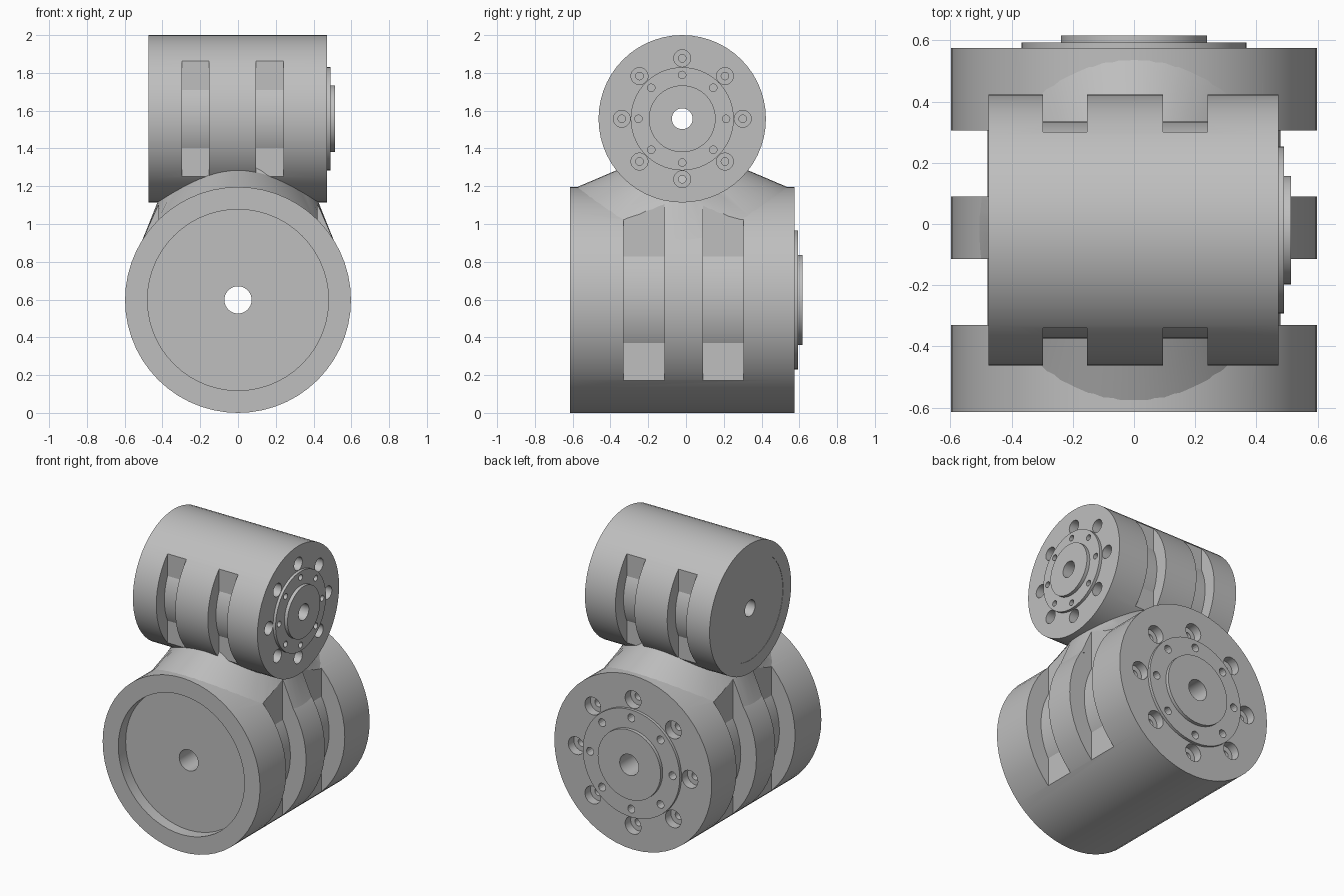
import bpy, bmesh, math
from mathutils import Matrix, Vector

if "Cube" in bpy.data.objects:
    bpy.data.objects.remove(bpy.data.objects["Cube"], do_unlink=True)

GREY = (0.52, 0.52, 0.52, 1)
grey = bpy.data.materials.new("plain grey")
grey.use_nodes = True
grey.diffuse_color = GREY
grey.node_tree.nodes["Principled BSDF"].inputs["Base Color"].default_value = GREY


def lathe(bm, profile, matrix, segments=56):
    """Revolve a closed (radius, height) profile around local z."""
    rings = []
    for i in range(segments):
        a = math.tau * i / segments
        rings.append([bm.verts.new(matrix @ Vector((r * math.cos(a), r * math.sin(a), h)))
                      for r, h in profile])
    n = len(profile)
    for i in range(segments):
        p, q = rings[i], rings[(i + 1) % segments]
        for j in range(n):
            k = (j + 1) % n
            if profile[j][0] == 0 and profile[k][0] == 0:
                continue
            bm.faces.new((p[j], q[j], q[k], p[k]))
    bmesh.ops.remove_doubles(bm, verts=bm.verts[:], dist=0.00001)


def box(bm, low, high):
    low, high = Vector(low), Vector(high)
    size = high - low
    m = Matrix.Translation((low + high) / 2) @ Matrix.Diagonal((*size, 1))
    bmesh.ops.create_cube(bm, size=1, matrix=m)


def finish(name, bm):
    bmesh.ops.recalc_face_normals(bm, faces=bm.faces[:])
    mesh = bpy.data.meshes.new(name)
    bm.to_mesh(mesh)
    bm.free()
    mesh.materials.append(grey)
    obj = bpy.data.objects.new(name, mesh)
    bpy.context.collection.objects.link(obj)
    return obj


def activate(obj):
    bpy.ops.object.select_all(action='DESELECT')
    obj.select_set(True)
    bpy.context.view_layer.objects.active = obj


def cut(obj, cutter):
    mod = obj.modifiers.new("cut", 'BOOLEAN')
    mod.operation = 'DIFFERENCE'
    mod.solver = 'EXACT'
    mod.object = cutter
    activate(obj)
    bpy.ops.object.modifier_apply(modifier=mod.name)


def smooth(obj):
    activate(obj)
    bpy.ops.object.shade_smooth_by_angle(angle=math.radians(25))


def drum(name, place, radius, start, end, recess, bore, slots):
    """Slotted motor housing with a stepped flange, bolt holes and inner core."""
    s = radius / 0.443
    core, flange, hub = 0.355 * s, 0.273 * s, 0.177 * s
    floor, step, top = start + recess, end + 0.019, end + 0.042
    bm = bmesh.new()
    lathe(bm, [(bore, floor), (core, floor), (core, start), (radius, start),
               (radius, end), (flange, end), (flange, step), (hub, step),
               (hub, top), (bore, top)], place)
    body = finish(name + "_housing", bm)

    # inner core showing through the slots
    bm = bmesh.new()
    inner = bore + 0.03
    lathe(bm, [(inner, start + 0.12), (core, start + 0.12),
               (core, end - 0.14), (inner, end - 0.14)], place)
    smooth(finish(name + "_core", bm))

    # counterbored bolt holes and small flange holes
    bm = bmesh.new()
    for i in range(8):
        turn = place @ Matrix.Rotation(i * math.tau / 8, 4, 'Z')
        wide, thin = 0.045 * s, 0.02 * s
        lathe(bm, [(0, end + 0.01), (wide, end + 0.01), (wide, end - 0.06),
                   (thin, end - 0.06), (thin, end - 0.12), (0, end - 0.12)],
              turn @ Matrix.Translation((0.32 * s, 0, 0)), 20)
        lathe(bm, [(0, step + 0.01), (thin, step + 0.01), (thin, end - 0.04), (0, end - 0.04)],
              turn @ Matrix.Translation((0.232 * s, 0, 0)), 14)
    holes = finish(name + "_hole_cutter", bm)
    cut(body, holes)
    bpy.data.objects.remove(holes, do_unlink=True)
    cut(body, slots)
    smooth(body)


LOW_R, LOW_Z = 0.598, 0.598
UP_R, UP_Z, MID_Y = 0.443, 1.557, -0.02

# side slots of the lower drum, front and back slots of the upper drum
low_bm, up_bm = bmesh.new(), bmesh.new()
for side in (-1, 1):
    for y0, y1 in ((-0.33, -0.115), (0.09, 0.305)):
        a, b = sorted((side * 0.42, side * 0.8))
        box(low_bm, (a, y0, 0), (b, y1, 1.2))
    for x0, x1 in ((-0.297, -0.153), (0.095, 0.24)):
        a, b = sorted((MID_Y + side * 0.32, MID_Y + side * 0.7))
        box(up_bm, (x0, a, 1.1), (x1, b, 2))
low_slots = finish("lower_slot_cutter", low_bm)
up_slots = finish("upper_slot_cutter", up_bm)

drum("lower_drum", Matrix.Translation((0, 0, LOW_Z)) @ Matrix.Rotation(-math.pi / 2, 4, 'X'),
     LOW_R, -0.615, 0.575, 0.08, 0.072, low_slots)
drum("upper_drum", Matrix.Translation((0, MID_Y, UP_Z)) @ Matrix.Rotation(math.pi / 2, 4, 'Y'),
     UP_R, -0.475, 0.472, 0.002, 0.055, up_slots)

# lofted neck wrapped onto both drums
bm = bmesh.new()
rings = [[] for _ in range(4)]
COUNT = 64
for i in range(COUNT):
    c, s = math.cos(math.tau * i / COUNT), math.sin(math.tau * i / COUNT)
    low_x, up_y = 0.515 * c, 0.345 * s
    low_z = LOW_Z + math.sqrt((LOW_R - 0.004) ** 2 - low_x ** 2)
    up_z = UP_Z - math.sqrt((UP_R - 0.004) ** 2 - up_y ** 2)
    points = ((0.4 * c, 0.4 * s, 0.95), (low_x, 0.565 * s, low_z),
              (0.425 * c, up_y, up_z), (0.36 * c, 0.24 * s, 1.42))
    for ring, (x, y, z) in zip(rings, points):
        ring.append(bm.verts.new((x, y + MID_Y, z)))
for a, b in zip(rings, rings[1:]):
    for i in range(COUNT):
        j = (i + 1) % COUNT
        bm.faces.new((a[i], a[j], b[j], b[i]))
bm.faces.new(rings[0])
bm.faces.new(rings[-1])
neck = finish("neck", bm)
cut(neck, low_slots)
smooth(neck)

for cutter in (low_slots, up_slots):
    bpy.data.objects.remove(cutter, do_unlink=True)
